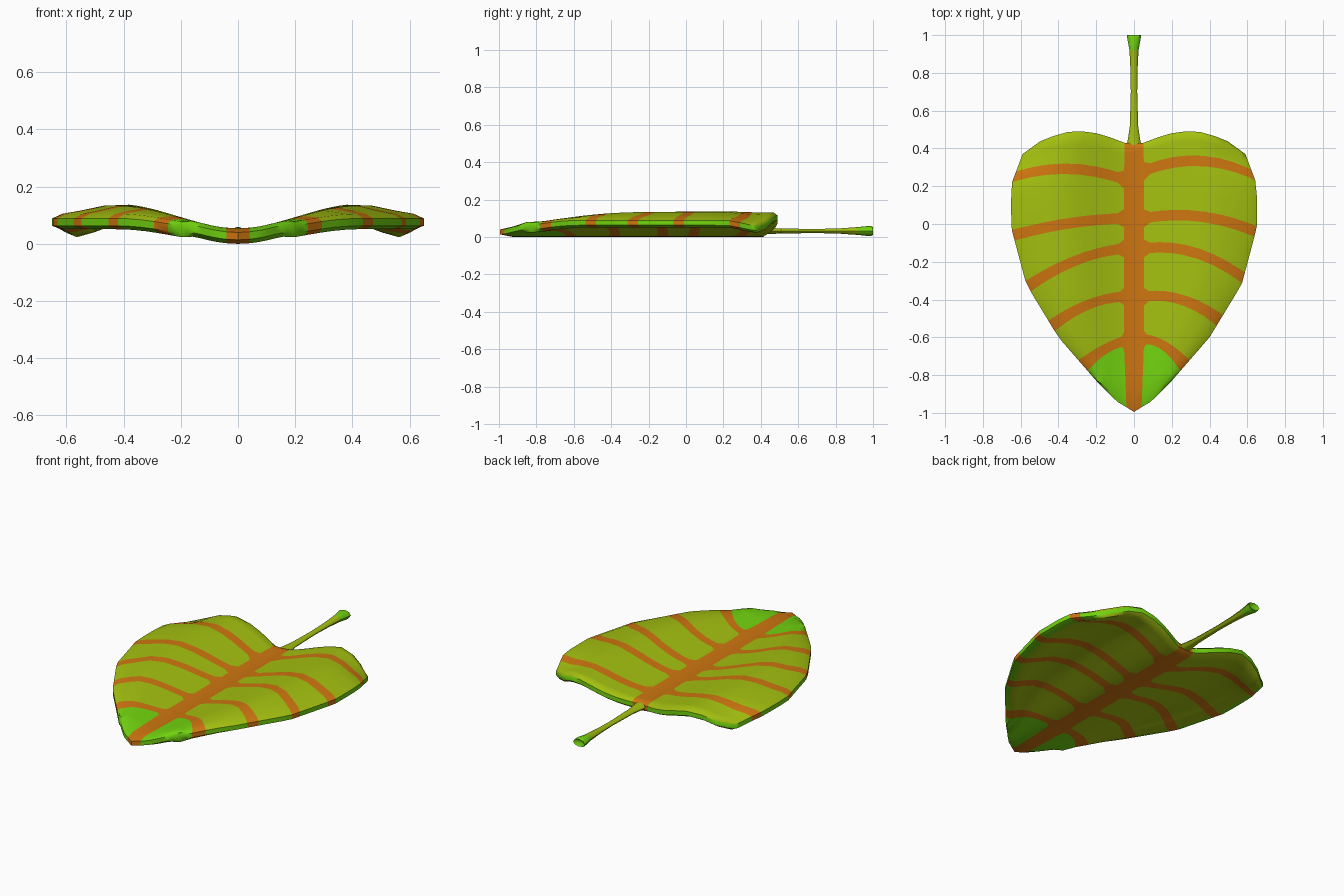
import bpy, bmesh, math

if "Cube" in bpy.data.objects:
    bpy.data.objects.remove(bpy.data.objects["Cube"])

def material(name, rgb):
    m = bpy.data.materials.new(name)
    m.diffuse_color = (*rgb, 1)
    m.use_nodes = True
    m.node_tree.nodes["Principled BSDF"].inputs["Base Color"].default_value = m.diffuse_color
    return m

OLIVE, ORANGE, GREEN = 0, 1, 2
MATS = [material("leaf green", (0.37, 0.53, 0.005)),
        material("vein orange", (0.62, 0.18, 0.005)),
        material("bright green", (0.17, 0.66, 0.005))]

def finish(name, bm):
    bmesh.ops.recalc_face_normals(bm, faces=bm.faces[:])
    me = bpy.data.meshes.new(name)
    bm.to_mesh(me)
    bm.free()
    for m in MATS:
        me.materials.append(m)
    ob = bpy.data.objects.new(name, me)
    bpy.context.collection.objects.link(ob)
    bpy.ops.object.select_all(action='DESELECT')
    ob.select_set(True)
    bpy.context.view_layer.objects.active = ob
    bpy.ops.object.shade_smooth_by_angle(angle=math.radians(45))
    return ob

def smooth(t):
    t = max(0, min(1, t))
    return t * t * (3 - 2 * t)

def interp(pts, t):
    for (a, va), (b, vb) in zip(pts, pts[1:]):
        if t <= b:
            return va + (vb - va) * max(0, (t - a) / (b - a))
    return pts[-1][1]

# outline: half width by y, then the tip and back edges as y by x
SIDE = [(-0.99, 0), (-0.94, 0.09), (-0.83, 0.2), (-0.6, 0.4), (-0.32, 0.57),
        (-0.02, 0.65), (0.21, 0.65), (0.37, 0.59)]
TIP = [(0.04, -0.97), (0.09, -0.94), (0.2, -0.83)]
BACK = [(0.05, 0.43), (0.13, 0.46), (0.23, 0.49), (0.35, 0.488), (0.48, 0.45), (0.59, 0.37)]
# veins: y at midrib, middle x and y, y at margin
RIGHT = [(-0.61, 0.15, -0.64, -0.75), (-0.385, 0.25, -0.40, -0.51), (-0.13, 0.3, -0.145, -0.285),
         (0.03, 0.3, 0.045, -0.04), (0.28, 0.3, 0.335, 0.26)]
LEFT = [(-0.62, 0.13, -0.65, -0.75), (-0.385, 0.25, -0.43, -0.54), (-0.13, 0.3, -0.19, -0.33),
        (0.03, 0.3, 0.01, -0.06), (0.235, 0.3, 0.29, 0.25)]
S = [0, 0.06, 0.15, 0.27, 0.4, 0.55, 0.7, 0.83, 0.94, 1]
RIB = 0.052
HALF = 0.028

def edge_row(pts):
    a, b = pts[0][0], pts[-1][0]
    return [(a + (b - a) * s, interp(pts, a + (b - a) * s)) for s in S]

def vein_row(v, side):
    y0, xm, ym, ye = v
    xe = interp(SIDE, ye + side * HALF)
    row = []
    for s in S:
        x = RIB + (xe - RIB) * s
        y = (y0 * (x - xm) * (x - xe) / ((RIB - xm) * (RIB - xe))
             + ym * (x - RIB) * (x - xe) / ((xm - RIB) * (xm - xe))
             + ye * (x - RIB) * (x - xm) / ((xe - RIB) * (xe - xm)))
        row.append((x, y + side * (HALF + (0.02 if s == 0 else 0))))
    return row

def blend(a, b, t):
    row = [(p[0] + (q[0] - p[0]) * t, p[1] + (q[1] - p[1]) * t) for p, q in zip(a, b)]
    dx = interp(SIDE, row[-1][1]) - row[-1][0]
    return [(x + s * dx, y) for (x, y), s in zip(row, S)]

def half_rows(veins):
    keys = [edge_row(TIP)]
    for v in veins:
        keys += [vein_row(v, -1), vein_row(v, 1)]
    keys.append(edge_row(BACK))
    rows, kinds = [keys[0]], []
    for k, (a, b) in enumerate(zip(keys, keys[1:])):
        vein = k % 2 == 1
        steps = [1] if vein else [0.33, 0.67, 1]
        if k == 0:
            steps = [0.15, 0.55, 1]
        if k == len(keys) - 2:
            steps = [0.3, 0.6, 0.85, 1]
        for t in steps:
            rows.append(b if t == 1 else blend(a, b, t))
            kinds.append(ORANGE if vein else GREEN if k == 0 else OLIVE)
    return rows, kinds

# leaf blade: rows follow the veins, so every vein is a clean strip of faces
right, kinds = half_rows(RIGHT)
left, _ = half_rows(LEFT)
bm = bmesh.new()
top, bot = [], []
last = len(right) - 1
n = len(S)
for i, (r, l) in enumerate(zip(right, left)):
    yc = -0.995 if i == 0 else (r[0][1] + l[0][1]) / 2
    line = [(-x, y, s) for (x, y), s in zip(l, S)][::-1] + [(0, yc, 0)] + \
           [(x, y, s) for (x, y), s in zip(r, S)]
    tr, br = [], []
    for x, y, s in line:
        lift = smooth(abs(x) / 0.42)
        z = 0.027 + lift * (0.085 - 0.036 * smooth((s - 0.6) / 0.4)
                            - 0.03 * smooth((y - 0.2) / 0.2) * smooth((abs(x) - 0.3) / 0.3))
        h = 0.013 if s == 1 or i in (0, last) else 0.027
        tr.append(bm.verts.new((x, y, z + h)))
        br.append(bm.verts.new((x, y, z - h)))
    top.append(tr)
    bot.append(br)
cols = len(top[0])
for i in range(last):
    for j in range(cols - 1):
        rib = j in (n - 1, n)
        for g in (top, bot):
            f = bm.faces.new((g[i][j], g[i][j + 1], g[i + 1][j + 1], g[i + 1][j]))
            f.material_index = ORANGE if rib else kinds[i]
            if g is bot and j in (0, cols - 2) and kinds[i] == OLIVE:
                f.material_index = GREEN
# rim between the upper and lower skins
ring = [(0, j) for j in range(cols)] + [(i, cols - 1) for i in range(1, last + 1)] + \
       [(last, j) for j in range(cols - 2, -1, -1)] + [(i, 0) for i in range(last - 1, 0, -1)]
for (a, b), (c, d) in zip(ring, ring[1:] + ring[:1]):
    f = bm.faces.new((top[a][b], top[c][d], bot[c][d], bot[a][b]))
    if a == c:
        f.material_index = ORANGE if min(b, d) in (n - 1, n) else GREEN
    else:
        f.material_index = ORANGE if kinds[min(a, c)] == ORANGE else GREEN
finish("leaf_blade", bm)

# stem: eight-sided loft flaring at both ends, hollowed at the cut end
STEM = [(0.41, 0.04, 0.018), (0.45, 0.032, 0.016), (0.52, 0.022, 0.013), (0.7, 0.017, 0.011),
        (0.82, 0.019, 0.014), (0.92, 0.024, 0.021), (0.985, 0.036, 0.028), (1.0, 0.038, 0.022)]
bm = bmesh.new()
rings = []
for y, rx, rz in STEM:
    rings.append([bm.verts.new((rx * math.cos(k * math.pi / 4), y, 0.032 + rz * math.sin(k * math.pi / 4)))
                  for k in range(8)])
for i, (a, b) in enumerate(zip(rings, rings[1:])):
    for k in range(8):
        f = bm.faces.new((a[k], a[(k + 1) % 8], b[(k + 1) % 8], b[k]))
        f.material_index = GREEN if i >= 5 else OLIVE
bm.faces.new(rings[0])
tip = bm.verts.new((0, 0.98, 0.032))
for k in range(8):
    bm.faces.new((rings[-1][k], rings[-1][(k + 1) % 8], tip)).material_index = GREEN
finish("stem", bm)
